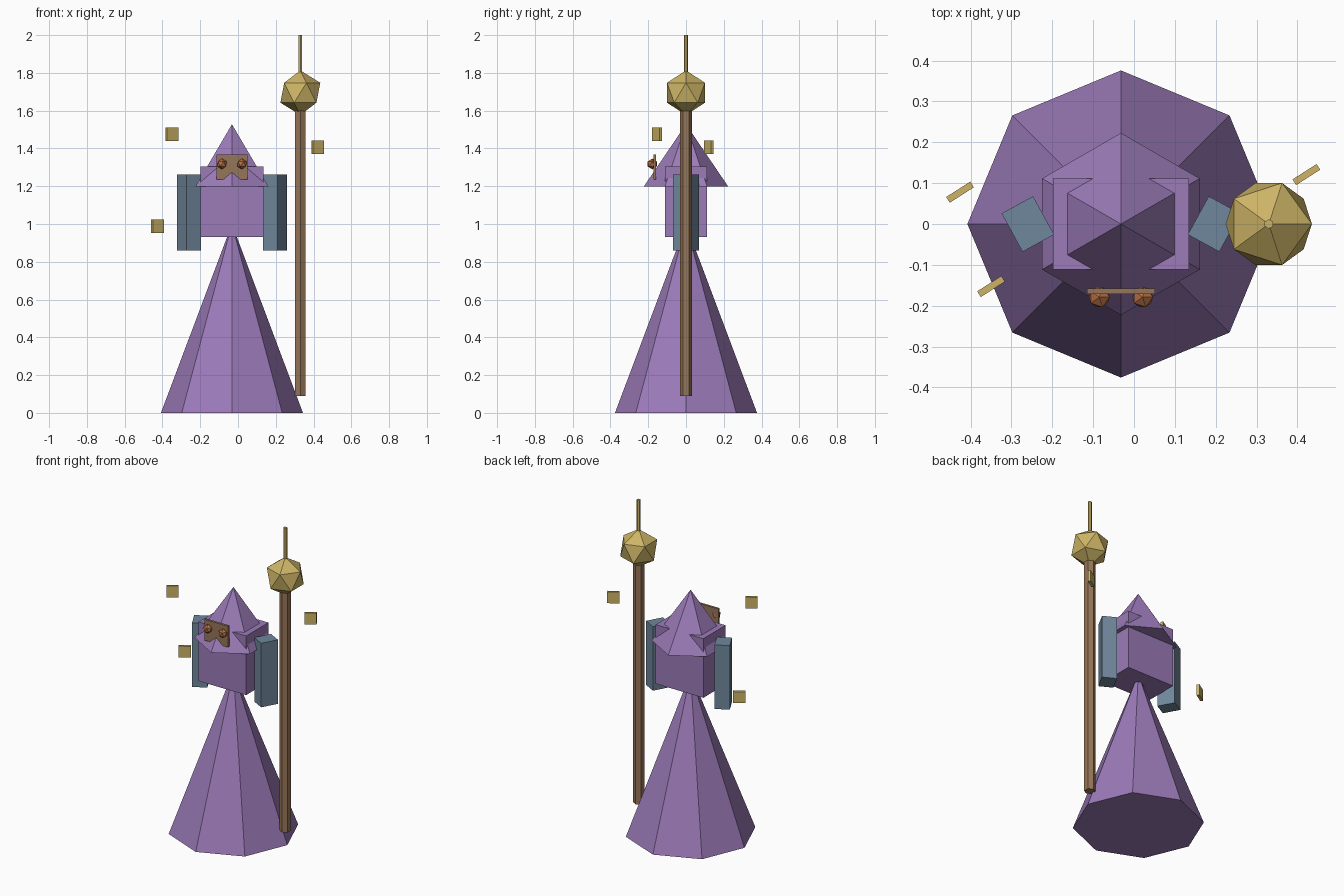
import bpy
import bmesh
from mathutils import Matrix

cube = bpy.data.objects.get("Cube")
if cube:
    bpy.data.objects.remove(cube, do_unlink=True)


def material(name, rgb):
    """Flat colour from sRGB bytes, stored as linear values."""
    linear = [((c / 255 + 0.055) / 1.055) ** 2.4 for c in rgb] + [1.0]
    mat = bpy.data.materials.new(name)
    mat.use_nodes = True
    mat.diffuse_color = linear
    bsdf = next(n for n in mat.node_tree.nodes if n.type == "BSDF_PRINCIPLED")
    bsdf.inputs["Base Color"].default_value = linear
    return mat


purple = material("purple cloth", (156, 123, 185))
slate = material("slate blue", (112, 135, 156))
gold = material("gold", (205, 180, 102))
wood = material("brown wood", (150, 118, 88))
copper = material("copper", (182, 112, 70))


def finish(name, bm, mat, location=(0, 0, 0), turn=0):
    bmesh.ops.recalc_face_normals(bm, faces=bm.faces)
    mesh = bpy.data.meshes.new(name)
    bm.to_mesh(mesh)
    bm.free()
    mesh.materials.append(mat)
    obj = bpy.data.objects.new(name, mesh)
    obj.location = location
    obj.rotation_euler.z = turn
    bpy.context.collection.objects.link(obj)
    return obj


def cone(name, mat, sides, r1, r2, x, z0, z1):
    bm = bmesh.new()
    bmesh.ops.create_cone(bm, cap_ends=True, segments=sides, radius1=r1,
                          radius2=r2, depth=z1 - z0)
    bmesh.ops.remove_doubles(bm, verts=bm.verts, dist=1e-5)
    return finish(name, bm, mat, (x, 0, (z0 + z1) / 2))


def box(name, mat, size, location, turn=0):
    bm = bmesh.new()
    bmesh.ops.create_cube(bm, size=1, matrix=Matrix.Diagonal((*size, 1)))
    return finish(name, bm, mat, location, turn)


def ball(name, mat, radius, location):
    bm = bmesh.new()
    bmesh.ops.create_icosphere(bm, subdivisions=1, radius=radius)
    return finish(name, bm, mat, location)


MID = -0.032    # body centre line
STAFF = 0.33    # staff centre line

# Robe, torso and hood
cone("robe", purple, 8, 0.376, 0, MID, 0, 1.0)
box("torso", purple, (0.333, 0.222, 0.373), (MID, 0, 1.119))
cone("hood", purple, 6, 0.223, 0, MID, 1.199, 1.528)

# Mirrored arms and eyes
for side, label in ((1, "left"), (-1, "right")):
    box(label + "_arm", slate, (0.088, 0.107, 0.404),
        (MID + side * 0.228, 0, 1.061), -side * 0.5)
    ball(label + "_eye", copper, 0.0285, (MID + side * 0.053, -0.179, 1.318))

# Notched face mask
outline = [(-0.083, 1.368), (0.083, 1.368), (0.083, 1.235), (0.045, 1.235),
           (0, 1.272), (-0.045, 1.235), (-0.083, 1.235)]
bm = bmesh.new()
face = bm.faces.new([bm.verts.new((x, -0.172, z)) for x, z in outline])
back = bmesh.ops.extrude_face_region(bm, geom=[face])["geom"]
bmesh.ops.translate(bm, vec=(0, 0.014, 0),
                    verts=[v for v in back if isinstance(v, bmesh.types.BMVert)])
finish("face_mask", bm, wood, (MID, 0, 0))

# Staff with orb and spike
cone("staff_shaft", wood, 6, 0.033, 0.033, STAFF, 0.09, 1.66)
ball("staff_orb", gold, 0.118, (STAFF, 0, 1.695))
cone("staff_spike", gold, 6, 0.0115, 0.0115, STAFF, 1.7, 2.0)

# Floating square plates
for i, spot in enumerate([(-0.426, 0.078, 0.987), (-0.35, -0.153, 1.475),
                          (0.422, 0.121, 1.406)]):
    box(f"floating_plate_{i + 1}", gold, (0.07, 0.0165, 0.071), spot, 0.57)
